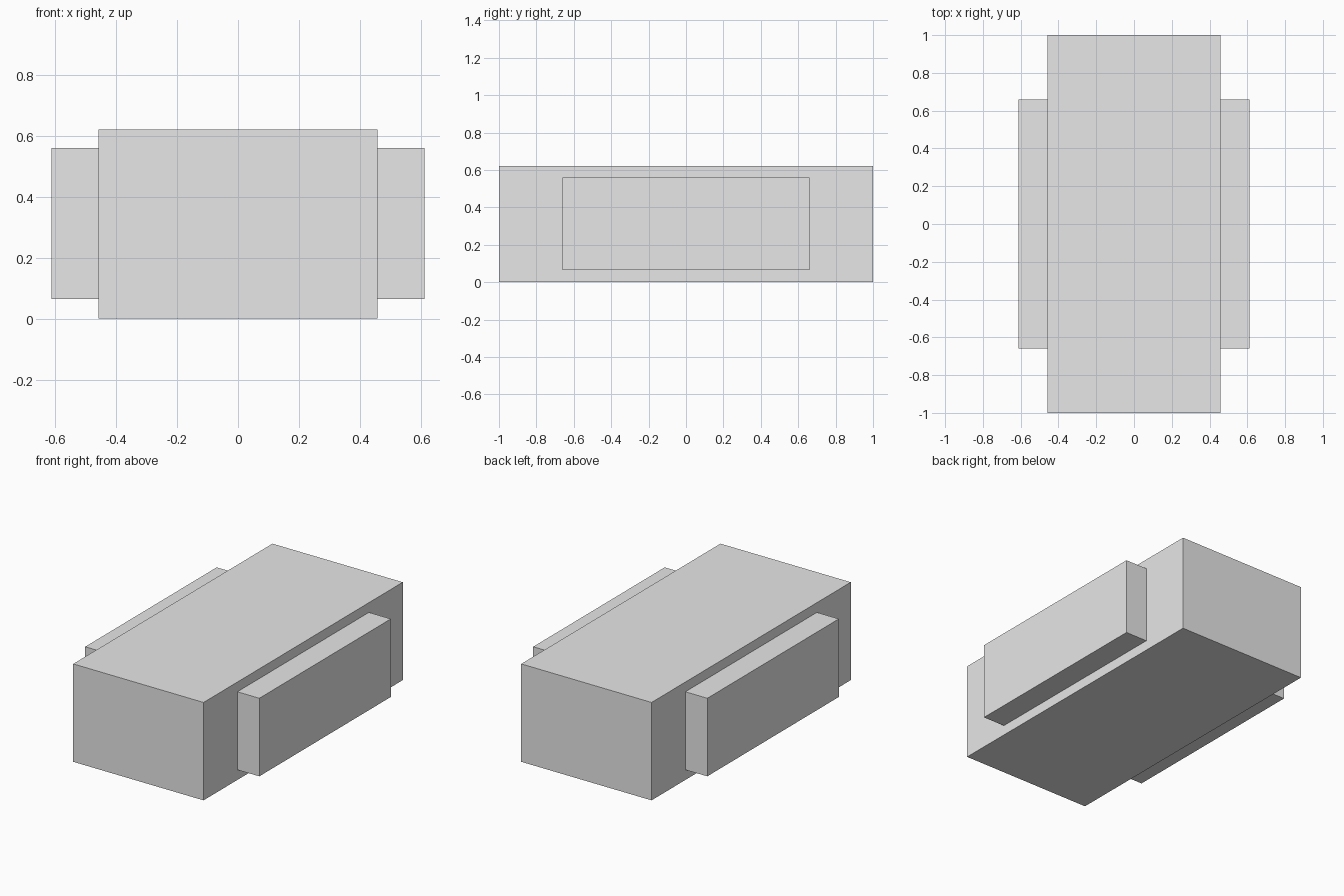
import bpy

# Remove the default object
cube = bpy.data.objects.get("Cube")
if cube:
    bpy.data.objects.remove(cube, do_unlink=True)

# Single plain grey material
grey = bpy.data.materials.new("light grey")
grey.use_nodes = True
colour = (0.8, 0.8, 0.8, 1.0)
grey.diffuse_color = colour
grey.node_tree.nodes["Principled BSDF"].inputs["Base Color"].default_value = colour


def box(name, low, high):
    """Add a flat-faced box between two opposite corners."""
    centre = [(a + b) / 2 for a, b in zip(low, high)]
    size = [b - a for a, b in zip(low, high)]
    bpy.ops.mesh.primitive_cube_add(size=1, location=centre)
    obj = bpy.context.object
    obj.name = name
    obj.scale = size
    bpy.ops.object.transform_apply(location=False, rotation=False, scale=True)
    obj.data.materials.append(grey)
    return obj


# Main block
BODY_X = 0.458
box("body", (-BODY_X, -1, 0), (BODY_X, 1, 0.622))

# Side blocks, flush against the body
SIDE_X = 0.612
SIDE_Y = 0.66
SIDE_Z = (0.064, 0.56)
for name, sign in (("left_side_block", 1), ("right_side_block", -1)):
    x = sorted((sign * BODY_X, sign * SIDE_X))
    box(name, (x[0], -SIDE_Y, SIDE_Z[0]), (x[1], SIDE_Y, SIDE_Z[1]))
